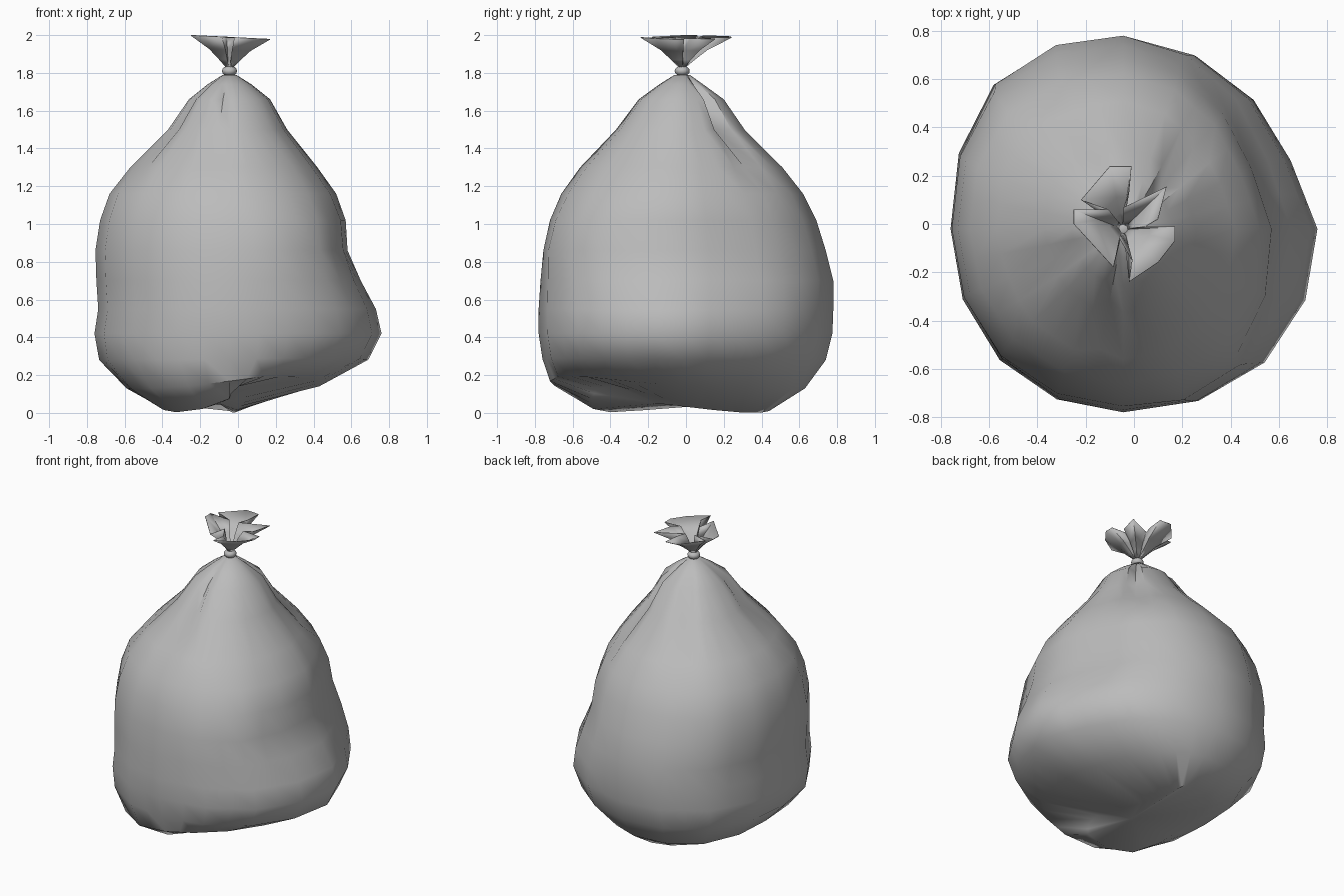
import bpy, bmesh
from math import sin, cos, pi, atan2, radians, exp

if "Cube" in bpy.data.objects:
    bpy.data.objects.remove(bpy.data.objects["Cube"])

grey = bpy.data.materials.new("grey_plastic")
grey.use_nodes = True
colour = (0.5, 0.5, 0.5, 1)
grey.diffuse_color = colour
grey.node_tree.nodes["Principled BSDF"].inputs["Base Color"].default_value = colour

CX, CY = -0.045, -0.02      # axis through the tied neck
SEGMENTS = 32


def finish(name, bm, angle):
    """Turn a bmesh into a named, smooth-shaded object."""
    mesh = bpy.data.meshes.new(name)
    bm.to_mesh(mesh)
    bm.free()
    mesh.materials.append(grey)
    obj = bpy.data.objects.new(name, mesh)
    bpy.context.collection.objects.link(obj)
    bpy.ops.object.select_all(action='DESELECT')
    obj.select_set(True)
    bpy.context.view_layer.objects.active = obj
    bpy.ops.object.shade_smooth_by_angle(angle=radians(angle))
    return obj


def loft(bm, rings):
    """Bridge closed rings of points with quads and return the vertex rings."""
    rows = [[bm.verts.new(p) for p in ring] for ring in rings]
    for low, high in zip(rows, rows[1:]):
        n = len(low)
        for i in range(n):
            j = (i + 1) % n
            bm.faces.new((low[i], low[j], high[j], high[i]))
    return rows


# Bag outline: height, then left-hand x, right-hand x, front y, back y
outline = [
    (1.79, -.08, -.01, -.06, .02),
    (1.74, -.16, .07, -.14, .09),
    (1.66, -.26, .17, -.25, .2),
    (1.5, -.37, .26, -.37, .31),
    (1.3, -.57, .42, -.56, .51),
    (1.16, -.68, .52, -.66, .62),
    (1.02, -.73, .57, -.72, .69),
    (.86, -.755, .58, -.755, .74),
    (.7, -.75, .65, -.77, .78),
    (.55, -.74, .73, -.78, .78),
    (.42, -.76, .76, -.78, .775),
    (.28, -.735, .69, -.76, .74),
    (.13, -.59, .43, -.72, .63),
    (.0, -.4, .0, -.5, .44),
]
# Gathered creases below the neck: segment -> depth
creases = {4: .3, 10: .13, 18: .13, 23: .17}
fade = [0, .8, 1, .8, .25]


def fullness(a, z):
    """How far each diagonal quarter bulges beyond an ellipse."""
    low = exp(-(z / .2) ** 2)
    if a < pi / 2:
        return -.05 - .12 * max(0, cos(2 * a))       # flattened back corner
    if a < pi:
        return .06 + .06 * low
    if a < 1.5 * pi:
        return .01 + .11 * low                       # low front lobe
    return .03 + .06 * exp(-((z - .9) / .2) ** 2)    # fills beside the dent


def underside_lift(a, z):
    """Raise the rim gently between the two lobes the bag rests on."""
    low = exp(-(z / .18) ** 2)
    lift = .11 * low * max(0, cos(a - radians(303))) ** 3
    if z < .05:
        lift += .04 * sin(a - radians(240)) ** 2
    return lift


def bag_point(ring, i):
    z, left, right, front, back = ring
    a = 2 * pi * i / SEGMENTS
    bulge = 1 + fullness(a, z) * sin(2 * a) ** 2
    rx = right - CX if cos(a) > 0 else CX - left
    ry = back - CY if sin(a) > 0 else CY - front
    return rx * cos(a) * bulge, ry * sin(a) * bulge, z + underside_lift(a, z)


rings = []
for level, ring in enumerate(outline):
    pts = [bag_point(ring, i) for i in range(0, SEGMENTS, 2)]
    # Broad flat facets: odd points lie halfway between the even ones
    full = []
    for p, q in zip(pts, pts[1:] + pts[:1]):
        full += [p, tuple((u + v) / 2 for u, v in zip(p, q))]
    row = []
    for i, (x, y, z) in enumerate(full):
        depth = creases.get(i, 0) * (fade[level] if level < len(fade) else 0)
        row.append((CX + x * (1 - depth), CY + y * (1 - depth), z))
    rings.append(row)

bm = bmesh.new()
rows = loft(bm, rings)
# Slightly dimpled underside
centre = bm.verts.new((-.1, -.15, .05))
for i in range(SEGMENTS):
    bm.faces.new((rows[-1][i], rows[-1][(i + 1) % SEGMENTS], centre))
bm.faces.new(rows[0])
bmesh.ops.recalc_face_normals(bm, faces=bm.faces)
finish("bag_body", bm, 50)

# Tied knot
bm = bmesh.new()
bmesh.ops.create_uvsphere(bm, u_segments=12, v_segments=8, radius=.04)
for v in bm.verts:
    v.co.x += CX
    v.co.y += CY
    v.co.z = v.co.z * .7 + 1.81
finish("neck_knot", bm, 60)

# Pleated ruffle flaring above the knot
rim = [(.17, -.01), (.05, -.01), (.1, .02), (.135, .155), (-.04, .07), (-.02, .13),
       (-.01, .24), (-.1, .24), (-.22, .1), (-.11, .06), (-.25, .06), (-.25, 0),
       (-.085, -.18), (-.06, -.06), (-.01, -.15), (-.02, -.24), (.1, -.16), (.17, -.07)]
rings = []
for z, spread in ((1.83, 0), (1.87, .2), (1.92, .47), (1.985, 1)):
    row = []
    for x, y in rim:
        a = atan2(y - CY, x - CX)
        nx, ny = CX + .02 * cos(a), CY + .02 * sin(a)
        tilt = -.05 * x * spread     # one side of the rim rises higher
        row.append((nx + (x - nx) * spread, ny + (y - ny) * spread, z + tilt))
    rings.append(row)
bm = bmesh.new()
loft(bm, rings)
ruffle = finish("top_ruffle", bm, 50)
sheet = ruffle.modifiers.new("sheet_thickness", 'SOLIDIFY')
sheet.thickness = .004
